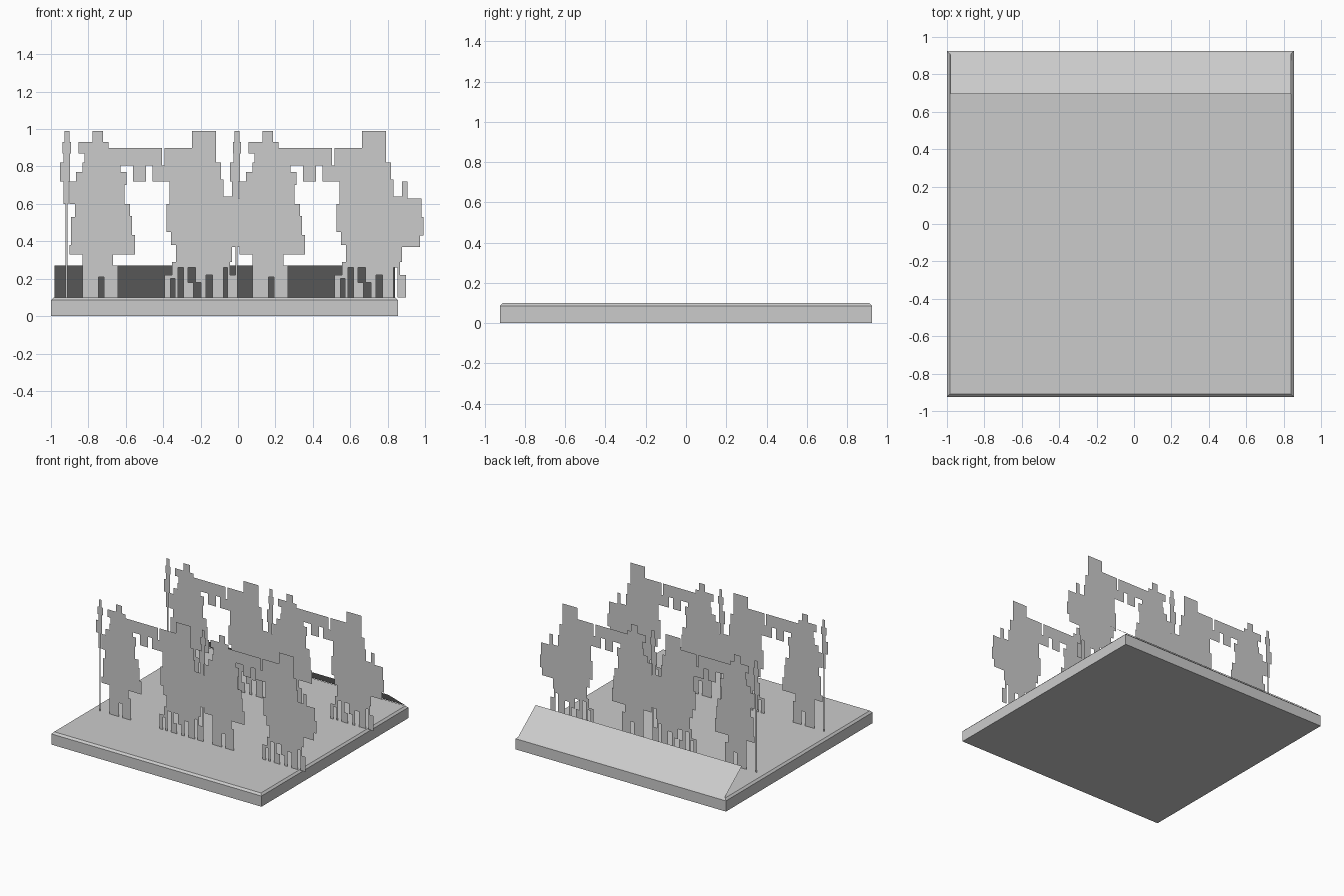
import bpy
import bmesh

default_cube = bpy.data.objects.get("Cube")
if default_cube:
    bpy.data.objects.remove(default_cube)

# One plain grey for everything
grey = bpy.data.materials.new("plain_grey")
grey.use_nodes = True
colour = (0.6, 0.6, 0.6, 1)
grey.diffuse_color = colour
grey.node_tree.nodes["Principled BSDF"].inputs["Base Color"].default_value = colour


def finish(bm, name):
    """Turn a bmesh into a named, coloured object."""
    mesh = bpy.data.meshes.new(name)
    bm.to_mesh(mesh)
    bm.free()
    mesh.materials.append(grey)
    new_object = bpy.data.objects.new(name, mesh)
    bpy.context.scene.collection.objects.link(new_object)
    return new_object


def stepped_points(steps):
    """Alternating x, z values (in hundredths) become right-angled corners."""
    across, upward = steps[::2], steps[1::2]
    corners = []
    for index, height in enumerate(upward):
        following = across[(index + 1) % len(across)]
        corners.append((across[index], height))
        if index < len(upward) - 1:
            corners.append((following, height))
    corners.append((across[0], upward[-1]))
    return [(x / 100, z / 100) for x, z in corners]


def flat_plate(name, steps, origin_x, y):
    """A paper-thin upright plate facing the front."""
    bm = bmesh.new()
    corners = [bm.verts.new((origin_x + x, y, z)) for x, z in stepped_points(steps)]
    bm.faces.new(reversed(corners))
    return finish(bm, name)


# Base slab with a chamfered upper rim
bm = bmesh.new()
bmesh.ops.create_cube(bm, size=1)
for vert in bm.verts:
    vert.co.x = vert.co.x * 1.855 - 0.0725
    vert.co.y *= 1.85
    vert.co.z = (vert.co.z + 0.5) / 10
rim = [edge for edge in bm.edges if all(vert.co.z > 0.05 for vert in edge.verts)]
bmesh.ops.bevel(bm, geom=rim, offset=0.015, segments=1, affect="EDGES")
finish(bm, "base_slab")

# Sloping panel along the back edge
left, right = -0.98, 0.84
front, back = 0.695, 0.915
low, high = 0.1, 0.27
bm = bmesh.new()
panel = [(left, front, high), (right, front, high), (right, back, low), (left, back, low)]
face = bm.faces.new([bm.verts.new(corner) for corner in panel])
face.normal_update()
if face.normal.z < 0:
    face.normal_flip()
finish(bm, "back_slope")

# Stepped silhouettes, clockwise from the top left corner
silhouettes = {
    "post": [
        -1, 99, 1.5, 93, 2.5, 87, 2, 72, 1, 60, 0.5, 10,
        -0.5, 60, -1.5, 72, -3.5, 82, -1.5, 87, -2, 93,
    ],
    "beam_figure": [
        14, 99, 19.5, 93, 22.5, 90, 51, 80.5, 42.5, 72, 35.5, 80.5,
        29, 77, 32, 70, 31, 60, 34, 53.5, 35, 43.5, 36.5, 33,
        25, 27, 27.5, 10, 20, 21, 17, 10, 8.5, 33, 1.5, 38,
        2.5, 53, 4.5, 60, 1.5, 72, 5, 77, 8.5, 82, 9.5, 87, 6.5, 93,
    ],
    "broad_figure": [
        67, 99, 80, 82, 82.5, 73, 84, 64, 88.5, 72, 91.5, 63,
        99, 53, 100, 43, 98, 37, 88.5, 29, 87.5, 22, 90.5, 10,
        86, 26, 84, 10, 78, 22, 74.5, 10, 72, 18, 69, 26,
        65, 18, 68, 10, 62.5, 26, 59.5, 10, 58, 20, 55.5, 10,
        52.5, 22, 56.5, 29, 58.5, 38, 56, 45, 53.5, 60, 55, 72,
        46, 80.5, 52.5, 90,
    ],
}

# Two rows, each with the same set of plates repeated side by side
rows = {"front": -0.43, "back": 0.425}
columns = {"right": -0.917, "left": -0.008}
for row, y in rows.items():
    for column, origin_x in columns.items():
        for part, steps in silhouettes.items():
            flat_plate(f"{row}_{column}_{part}", steps, origin_x, y)
